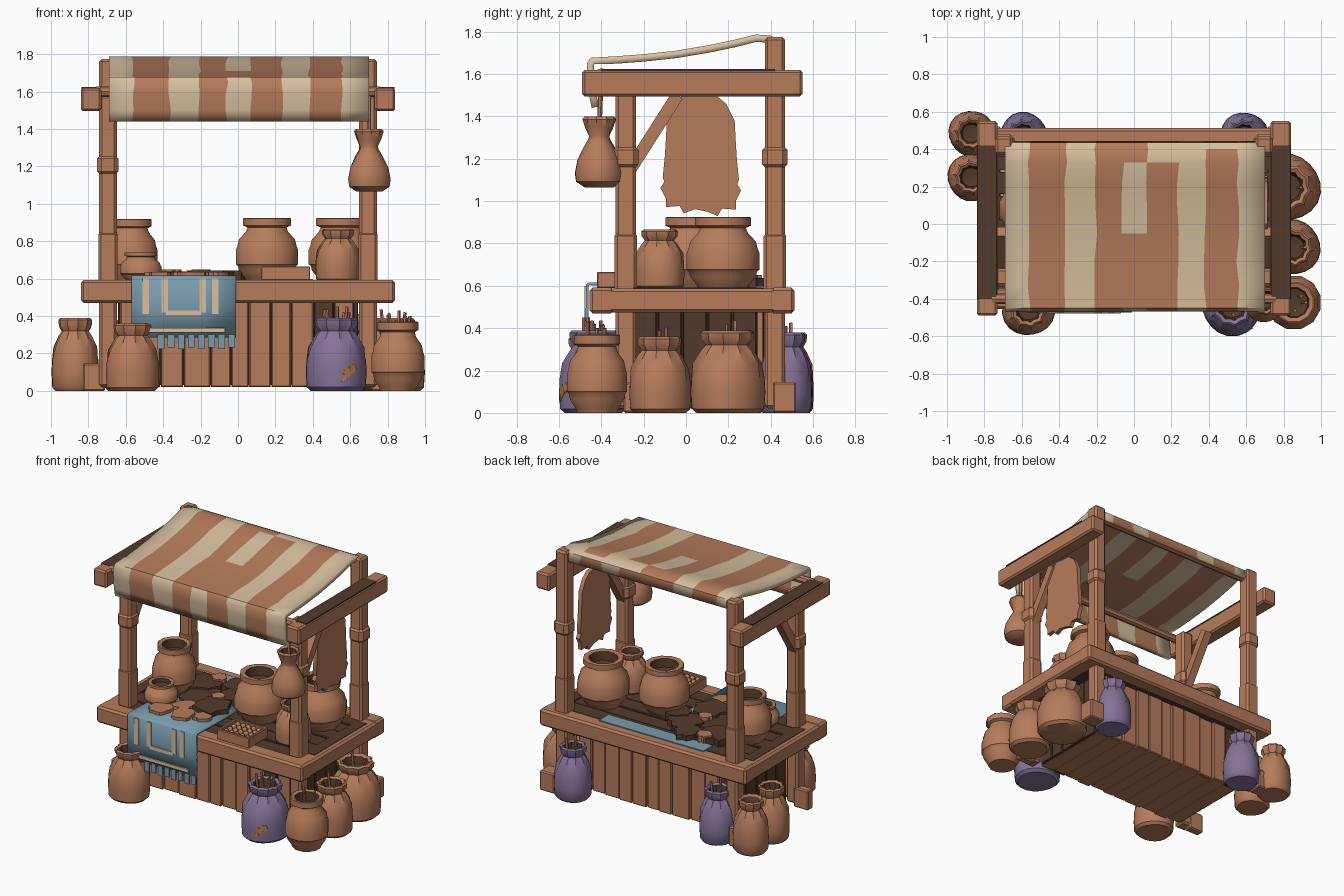
import bpy, bmesh, math, random
from mathutils import Vector, Matrix

if "Cube" in bpy.data.objects:
    bpy.data.objects.remove(bpy.data.objects["Cube"])
random.seed(4)

def material(name, rgb):
    m = bpy.data.materials.new(name)
    m.diffuse_color = [((c / 255 + .055) / 1.055) ** 2.4 for c in rgb] + [1]
    m.use_nodes = True
    m.node_tree.nodes["Principled BSDF"].inputs["Base Color"].default_value = m.diffuse_color
    return m

BROWN = material("warm brown", (182, 124, 92))
DARK = material("dark brown", (84, 58, 44))
CREAM = material("cream", (216, 192, 160))
BLUE = material("dusty blue", (122, 156, 174))
PURPLE = material("muted purple", (134, 115, 152))
PATCH = material("ochre patch", (186, 122, 76))

def finish(name, bm, mats, angle=35):
    me = bpy.data.meshes.new(name)
    if name not in ("awning", "blue_cloth"):
        bmesh.ops.recalc_face_normals(bm, faces=bm.faces)
    bm.to_mesh(me)
    bm.free()
    for m in mats:
        me.materials.append(m)
    me.polygons.foreach_set("use_smooth", [True] * len(me.polygons))
    me.set_sharp_from_angle(angle=math.radians(angle))
    ob = bpy.data.objects.new(name, me)
    bpy.context.collection.objects.link(ob)
    return ob

def box(name, x0, x1, y0, y1, z0, z1, mat, bevel=0.0):
    bm = bmesh.new()
    bmesh.ops.create_cube(bm, size=1)
    for v in bm.verts:
        v.co = ((x0 + x1) / 2 + v.co.x * (x1 - x0), (y0 + y1) / 2 + v.co.y * (y1 - y0), (z0 + z1) / 2 + v.co.z * (z1 - z0))
    if bevel:
        bmesh.ops.bevel(bm, geom=bm.edges[:], offset=bevel, segments=1, affect='EDGES')
    return finish(name, bm, [mat], 20)

def rod(name, p, q, r, mat, segs=6):
    p, q = Vector(p), Vector(q)
    bm = bmesh.new()
    bmesh.ops.create_cone(bm, cap_ends=True, segments=segs, radius1=r, radius2=r, depth=(q - p).length)
    rot = (q - p).to_track_quat('Z', 'Y').to_matrix().to_4x4()
    bm.transform(Matrix.Translation((p + q) / 2) @ rot @ Matrix.Rotation(math.pi / 4, 4, 'Z'))
    return finish(name, bm, [mat])

# vessel profiles: (radius, height) fractions
POT = [(0, 0), (.66, 0), (.72, .06), (.9, .17), (.93, .24), (1, .27), (1, .5), (.95, .56), (.9, .66), (.68, .78),
       (.63, .85), (.77, .88), (.77, .99), (.72, 1), (.56, .98), (.52, .8), (0, .72)]
SACK = [(0, 0), (.84, 0), (.97, .05), (1, .25), (.98, .42), (.88, .6), (.66, .76), (.54, .82), (.66, .89), (.68, .97),
        (.6, 1), (.48, .97), (.4, .84), (0, .8)]
POUCH = [(0, 0), (.6, 0), (.95, .08), (1, .2), (.9, .38), (.62, .56), (.44, .67), (.42, .72), (.55, .84), (.66, .96),
         (.58, 1), (.46, .97), (.35, .8), (0, .76)]

def vessel(name, x, y, z, r, h, prof=POT, mat=BROWN, sticks=0):
    # lathe; sacks get pleats below the tie, and the mouth is dark
    n = 12 if prof is POT else 20
    bm, rings = bmesh.new(), []
    for pr, pz in prof:
        ring = []
        for i in range(n):
            a = 2 * math.pi * (i + .5) / n
            k = pr * r
            if prof is not POT:
                if .55 < pz and pr > .43:
                    k *= 1 + (.06 if i % 2 else -.06)
                elif pz < .5:
                    k *= 1 + .025 * math.cos(3 * a + x * 9)
            ring.append(bm.verts.new((x + k * math.cos(a), y + k * math.sin(a), z + pz * h)))
        rings.append(ring)
    for j in range(len(prof) - 1):
        for i in range(n):
            f = bm.faces.new((rings[j][i], rings[j][(i + 1) % n], rings[j + 1][(i + 1) % n], rings[j + 1][i]))
            f.material_index = 1 if j >= len(prof) - 3 else 0
    bmesh.ops.remove_doubles(bm, verts=bm.verts, dist=1e-5)
    finish(name, bm, [mat, DARK], 40)
    for i in range(sticks):
        a = i * 2.4
        px, py = x + .3 * r * math.cos(a), y + .3 * r * math.sin(a)
        rod(name + "_stick", (px, py, z + .75 * h), (px + .02 * math.cos(a), py, z + h + .03 + .015 * (i % 3)), .009, BROWN, 5)

def sheet(name, xs, prof, mats, rule, thick, jitter=0):
    # cloth: strips along x following a (y, z) profile
    bm = bmesh.new()
    rows = [[bm.verts.new((x + (random.uniform(-jitter, jitter) if 0 < i < len(xs) - 1 else 0), y, z))
             for i, x in enumerate(xs)] for y, z in prof]
    for j in range(len(prof) - 1):
        for i in range(len(xs) - 1):
            f = bm.faces.new((rows[j][i], rows[j][i + 1], rows[j + 1][i + 1], rows[j + 1][i]))
            f.material_index = rule(i, j)
    ob = finish(name, bm, mats, 50)
    mod = ob.modifiers.new("thickness", 'SOLIDIFY')
    mod.thickness, mod.offset = thick, -1
    return ob

def slab(name, pts, to3d, shift, mat):
    # extruded outline
    bm = bmesh.new()
    f = bm.faces.new([bm.verts.new(to3d(*p)) for p in pts])
    g = bmesh.ops.extrude_face_region(bm, geom=[f])
    bmesh.ops.translate(bm, verts=[v for v in g["geom"] if isinstance(v, bmesh.types.BMVert)], vec=shift)
    return finish(name, bm, [mat])

# posts, feet, side beams, braces
for s, side in ((-1, "left"), (1, "right")):
    def sbox(name, xa, xb, *rest):
        return box(side + "_" + name, min(s * xa, s * xb), max(s * xa, s * xb), *rest)
    for y, top, nm in ((-.285, 1.58, "front"), (.42, 1.775, "back")):
        sbox(nm + "_post", .648, .742, y - .048, y + .048, .02, top, BROWN, .014)
        sbox(nm + "_post_sleeve", .643, .747, y - .053, y + .053, .57, .85, BROWN, .014)
        sbox(nm + "_post_ring", .638, .755, y - .06, y + .06, 1.15, 1.265, BROWN, .024)
        sbox(nm + "_foot", .71, .83, y - .01, y + .1 if y > 0 else y + .05, 0, .145, BROWN, .008)
    sbox("top_beam", .73, .84, -.49, .55, 1.495, 1.62, BROWN, .012)
    sbox("top_beam_face", .735, .836, -.4, .42, 1.615, 1.624, DARK)
    rod(side + "_brace", (s * .7, -.27, 1.14), (s * .7, -.04, 1.5), .042, BROWN, 4)
    sbox("counter_beam", .715, .84, -.445, .505, .475, .588, BROWN, .014)
    sbox("counter_beam_face", .72, .8, -.25, .36, .582, .591, DARK)

# counter frame and planked top
box("counter_front_beam", -.84, .84, -.455, -.34, .47, .592, BROWN, .014)
box("counter_back_beam", -.84, .84, .40, .512, .47, .592, BROWN, .014)
for i in range(6):
    y = -.35 + i * .127
    box("counter_plank", -.73, .73, y, y + .122, .5, .583 + .006 * (i % 2), DARK, .005)

# planked base under the counter
box("base_core", -.62, .62, -.25, .34, .03, .5, DARK)
x = -.63
while x < .6:
    w = random.uniform(.09, .15)
    for y, nm in ((-.265, "front"), (.34, "back")):
        d = random.uniform(0, .02)
        box("base_" + nm + "_plank", x, min(x + w - .004, .63), y - d, y + .02 + d, .02, .48,
            DARK if random.random() < .13 else BROWN, .006)
    box("base_floor_plank", x, min(x + w - .004, .63), -.25, .34, .02, .04, BROWN)
    x += w
for s in (-1, 1):
    for i in range(5):
        box("base_side_plank", s * .63 - .012, s * .63 + .012, -.25 + i * .118, -.138 + i * .118, .02, .48, DARK, .005)

# striped awning with hanging front edge, and the rails carrying it
edges = [-.69, -.56, -.365, -.205, -.06, .07, .235, .38, .555, .70]
aw = [(-.445, 1.44), (-.458, 1.5), (-.466, 1.58), (-.468, 1.65), (-.45, 1.677), (-.33, 1.684), (-.2, 1.694), (-.05, 1.71),
      (.1, 1.735), (.22, 1.76), (.33, 1.787), (.4, 1.782), (.435, 1.765), (.445, 1.70)]
def stripe(i, j):
    if i == 4 and (4 <= j <= 6 or j >= 10):
        return 0
    if i in (5, 7) and j in (10, 11) and (i == 5 or j == 11):
        return 1
    return 1 if i % 2 == 0 else 0
sheet("awning", edges, aw, [BROWN, CREAM], stripe, .035, .008)
rod("awning_front_rail", (-.76, -.40, 1.6), (.76, -.40, 1.6), .028, BROWN, 8)
rod("awning_back_rail", (-.7, .41, 1.715), (.7, .41, 1.715), .03, BROWN, 8)

# hanging hide with ragged edges
half = [(.07, 1.5), (.12, 1.46), (.16, 1.38), (.165, 1.28), (.17, 1.2), (.18, 1.1), (.172, 1.08), (.19, 1.05),
        (.165, 1.0), (.165, .96), (.10, .965), (.08, .93), (.03, .95)]
outline = [(.07 + a, z) for a, z in half] + [(.07 - a, z + .012) for a, z in reversed(half)]
slab("hanging_hide", outline, lambda y, z: (.685, y, z), (.03, 0, 0), BROWN)

# blue cloth over the counter front, with cream pattern and fringe
sheet("blue_cloth", [-.57, -.38, -.2, -.01], [(-.468, .285), (-.474, .45), (-.472, .605), (-.46, .616), (-.2, .61), (.12, .608)],
      [BLUE], lambda i, j: 0, .014)
for i in range(8):
    a = -.43 + i * .054
    box("cloth_fringe", a, a + .036, -.472, -.46, .225 + .008 * (i % 2), .3, BLUE)
for n, (a, b, c, d) in enumerate([(-.51, -.475, .41, .6), (-.14, -.105, .41, .6), (-.49, -.07, .312, .337), (-.41, -.375, .42, .6),
                                  (-.205, -.17, .42, .6), (-.385, -.195, .405, .43)]):
    box("cloth_pattern_%d" % n, a, b, -.479, -.47, c, d, CREAM)
box("back_cloth", -.45, .4, .33, .44, .585, .599, BLUE)

# dried goods: ragged flat heaps on the cloth
def ragged(name, x, y, z, r, h, mat):
    pts = [(x + r * k * math.cos(a), y + r * k * math.sin(a)) for a, k in
           ((i * math.pi / 9, random.uniform(.7, 1.05)) for i in range(18))]
    slab(name, pts, lambda px, py: (px, py, z), (0, 0, h), mat)
for px, py, r in ((-.3, .02, .16), (-.15, -.08, .14), (-.42, .2, .14), (-.12, .18, .13), (.0, .08, .1), (-.22, .3, .1)):
    ragged("dark_leaves", px, py, .59, r, random.uniform(.035, .055), DARK)
for px, py, r in ((-.42, -.3, .085), (-.25, -.29, .09), (-.32, -.17, .08), (-.12, -.24, .07), (-.2, .05, .05), (-.36, .3, .06)):
    ragged("dried_bread", px, py, .605, r, .03 if py < -.1 else .045, BROWN)

# egg tray
box("tray_floor", .13, .38, -.41, -.21, .59, .625, BROWN)
for a, b, c, d in ((.125, .385, -.42, -.4), (.125, .385, -.22, -.2), (.125, .145, -.42, -.2), (.365, .385, -.42, -.2)):
    box("tray_wall", a, b, c, d, .59, .665, BROWN, .004)
for i in range(5):
    for j in range(4):
        bm = bmesh.new()
        bmesh.ops.create_icosphere(bm, subdivisions=1, radius=.021,
                                   matrix=Matrix.Translation((.169 + i * .043, -.378 + j * .045, .645)))
        finish("egg", bm, [BROWN], 60)

# vessels on the counter
vessel("counter_pot_left", -.575, .08, .585, .15, .335)
vessel("counter_pot_middle", .155, .03, .585, .172, .34)
vessel("counter_pot_right", .55, .175, .585, .178, .34)
vessel("counter_bowl", -.52, -.15, .585, .115, .155)
vessel("counter_sack", .535, -.125, .585, .122, .28, SACK)

# vessels on the ground
vessel("right_front_pot", .855, -.42, 0, .147, .37, sticks=4)
vessel("right_middle_sack", .85, -.125, 0, .147, .36, SACK, sticks=2)
vessel("right_back_sack", .82, .195, 0, .178, .39, SACK, sticks=2)
vessel("left_back_sack", -.87, .485, 0, .122, .38, SACK)
vessel("left_middle_sack", -.87, .25, 0, .127, .39, SACK)
vessel("front_left_sack", -.565, -.455, 0, .142, .36, SACK)
vessel("front_purple_sack", .525, -.435, 0, .163, .39, SACK, PURPLE, 6)
vessel("back_left_purple_sack", -.59, .47, 0, .128, .38, SACK, PURPLE, 3)
vessel("back_right_purple_sack", .59, .47, 0, .128, .38, SACK, PURPLE, 3)
for px, pz in ((.03, .075), (.06, .1), (.085, .12)):
    d = Vector((px, -math.sqrt(.157 ** 2 - px ** 2), 0))
    c = Vector((.525, -.435, pz))
    rod("sack_patch", c + d * .98, c + d * 1.04, .027, PATCH, 5)

# sack hanging from the awning rail
vessel("hanging_sack", .70, -.41, 1.065, .115, .335, POUCH)
rod("hanging_cord", (.70, -.41, 1.33), (.70, -.40, 1.6), .012, BROWN)
